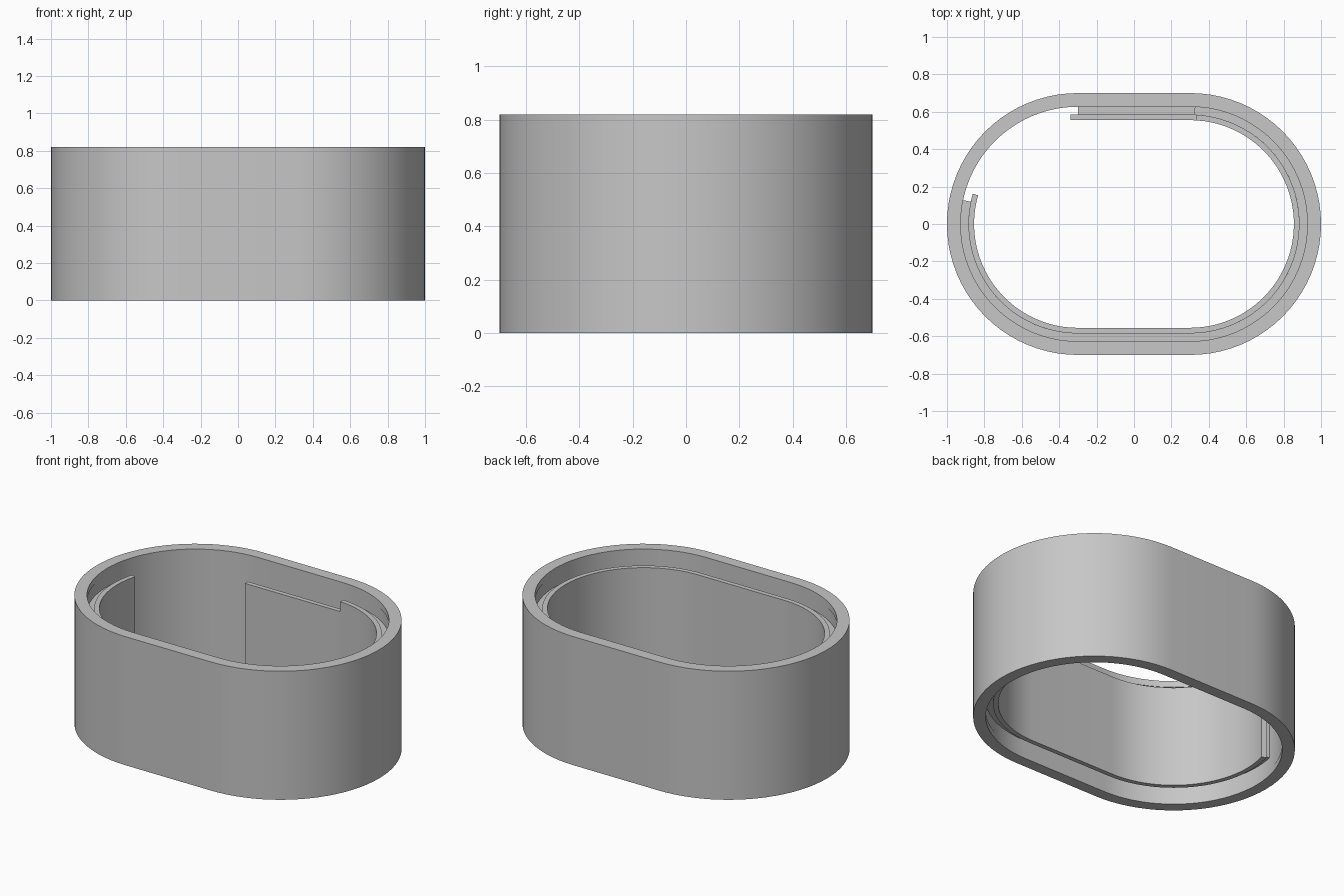
import bpy
import bmesh
import math

if "Cube" in bpy.data.objects:
    bpy.data.objects.remove(bpy.data.objects["Cube"], do_unlink=True)

HALF = 0.30          # half length of the straight sides
HEIGHT = 0.82
TOP = math.pi / 2

grey = bpy.data.materials.new("light_grey")
colour = (0.57, 0.57, 0.57, 1)
grey.diffuse_color = colour
grey.use_nodes = True
grey.node_tree.nodes["Principled BSDF"].inputs["Base Color"].default_value = colour


def arc(cx, start, end, steps=40):
    """Stations (centre x, angle) around one rounded end."""
    return [(cx, start + (end - start) * i / steps) for i in range(steps + 1)]


def sweep(name, profile, stations, closed=False):
    """Sweep a closed (radius, z) profile along the oval stations."""
    bm = bmesh.new()
    rings = [[bm.verts.new((cx + r * math.cos(a), r * math.sin(a), z))
              for r, z in profile] for cx, a in stations]
    n = len(profile)
    pairs = list(zip(rings, rings[1:]))
    if closed:
        pairs.append((rings[-1], rings[0]))
    else:
        bm.faces.new(rings[0])
        bm.faces.new(rings[-1])
    for one, two in pairs:
        for i in range(n):
            j = (i + 1) % n
            bm.faces.new((one[i], one[j], two[j], two[i]))
    bmesh.ops.recalc_face_normals(bm, faces=bm.faces)
    mesh = bpy.data.meshes.new(name)
    bm.to_mesh(mesh)
    bm.free()
    mesh.materials.append(grey)
    obj = bpy.data.objects.new(name, mesh)
    bpy.context.collection.objects.link(obj)
    bpy.ops.object.select_all(action="DESELECT")
    obj.select_set(True)
    bpy.context.view_layer.objects.active = obj
    bpy.ops.object.shade_smooth_by_angle(angle=math.radians(30))
    return obj


def band(r_in, r_out, inset):
    """Rectangular section, inset equally from the top and bottom."""
    return [(r_in, inset), (r_out, inset),
            (r_out, HEIGHT - inset), (r_in, HEIGHT - inset)]


# Outer wall with a very shallow recess inside
lip = 0.04
wall = [(0.70, 0), (0.70, HEIGHT), (0.627, HEIGHT), (0.627, HEIGHT - lip),
        (0.63, HEIGHT - lip), (0.63, lip), (0.627, lip), (0.627, 0)]
sweep("outer_wall", wall,
      arc(HALF, -TOP, TOP) + arc(-HALF, TOP, 3 * TOP), closed=True)

# Lining: a thin sheet on a narrower spacer, each with a lower flap at the back
for part, r_in, r_out, inset, step, tail, flap_x in (
        ("lining_sheet", 0.555, 0.585, 0.085, 0.06, 0.28, -0.34),
        ("lining_spacer", 0.585, 0.63, 0.12, 0.04, 0.205, -0.30)):
    start = TOP - step
    sweep(part, band(r_in, r_out, inset),
          arc(HALF, start, -TOP) + arc(-HALF, -TOP, -math.pi - tail))
    sweep(part + "_flap", band(r_in, r_out, inset + 0.064),
          [(flap_x, TOP)] + arc(HALF, TOP, start, 3))
